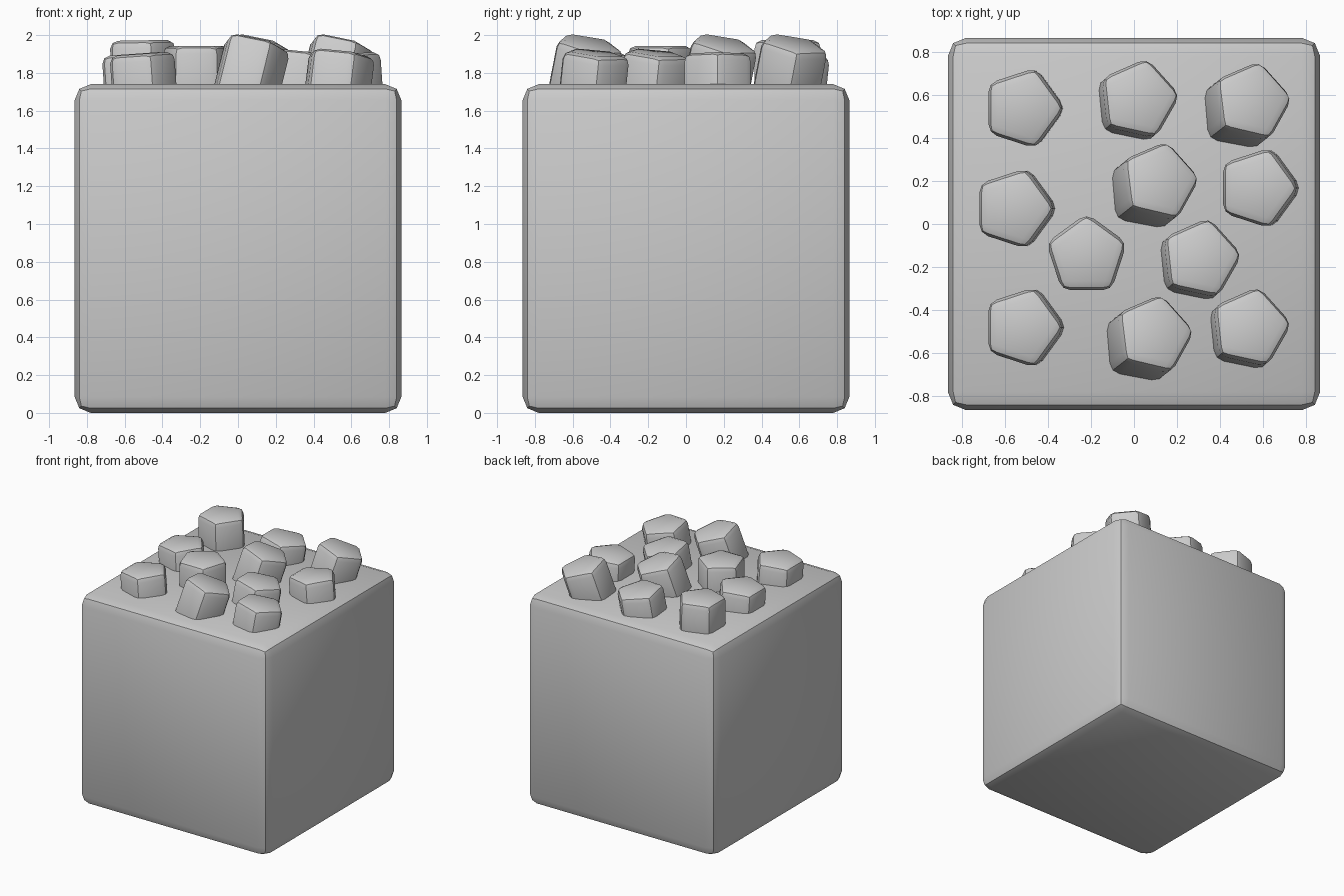
import bpy, bmesh
from math import radians, tan
from mathutils import Matrix, Vector

if "Cube" in bpy.data.objects:
    bpy.data.objects.remove(bpy.data.objects["Cube"])


def finish(name, bm, bevel):
    """Round every edge with two segments, then smooth-shade by angle."""
    bmesh.ops.bevel(bm, geom=bm.edges[:], offset=bevel, offset_type='OFFSET',
                    segments=2, profile=0.5, affect='EDGES', clamp_overlap=True)
    bmesh.ops.recalc_face_normals(bm, faces=bm.faces[:])
    mesh = bpy.data.meshes.new(name)
    bm.to_mesh(mesh)
    bm.free()
    ob = bpy.data.objects.new(name, mesh)
    bpy.context.collection.objects.link(ob)
    bpy.ops.object.select_all(action='DESELECT')
    ob.select_set(True)
    bpy.context.view_layer.objects.active = ob
    bpy.ops.object.shade_smooth_by_angle(angle=radians(30))
    return ob


# Rounded block
bm = bmesh.new()
bmesh.ops.create_cube(bm, size=1, matrix=Matrix.Translation((0, 0, 0.87))
                      @ Matrix.Diagonal((1.73, 1.73, 1.74, 1)))
finish("block", bm, 0.085)


def stone(name, x, y, top, spin, lean_x, lean_y, depth=0.4):
    """Five-sided stone; x, y, top is the centre of its upper face."""
    axis = Vector((tan(radians(lean_x)), tan(radians(lean_y)), 1))
    tilt = Vector((0, 0, 1)).rotation_difference(axis).to_matrix().to_4x4()
    m = (Matrix.Translation((x, y, top)) @ tilt
         @ Matrix.Rotation(radians(spin), 4, 'Z')
         @ Matrix.Translation((0, 0, -depth / 2)))
    bm = bmesh.new()
    bmesh.ops.create_cone(bm, cap_ends=True, segments=5, radius1=0.197,
                          radius2=0.197, depth=depth, matrix=m)
    finish(name, bm, 0.042)


# Stones set into the top: shared spin, lean and height per group
groups = {
    "tall_leaning_stone": (1.96, -12, 14, 11,
                           [(0.555, 0.575), (0.125, 0.203), (0.10, -0.508)]),
    "short_leaning_stone": (1.905, -12, 7, 6,
                            [(0.025, 0.583), (0.313, -0.158), (0.544, -0.478)]),
    "low_stone": (1.90, -18, -4, 0,
                  [(-0.562, 0.072), (-0.521, -0.48), (0.57, 0.167)]),
    "tall_stone": (1.972, -18, -1, 0, [(-0.518, 0.538)]),
    "middle_stone": (1.943, 0, 0, 0, [(-0.22, -0.148)]),
}
for name, (top, spin, lx, ly, spots) in groups.items():
    for i, (x, y) in enumerate(spots, 1):
        stone(f"{name}_{i}", x, y, top, spin, lx, ly)
